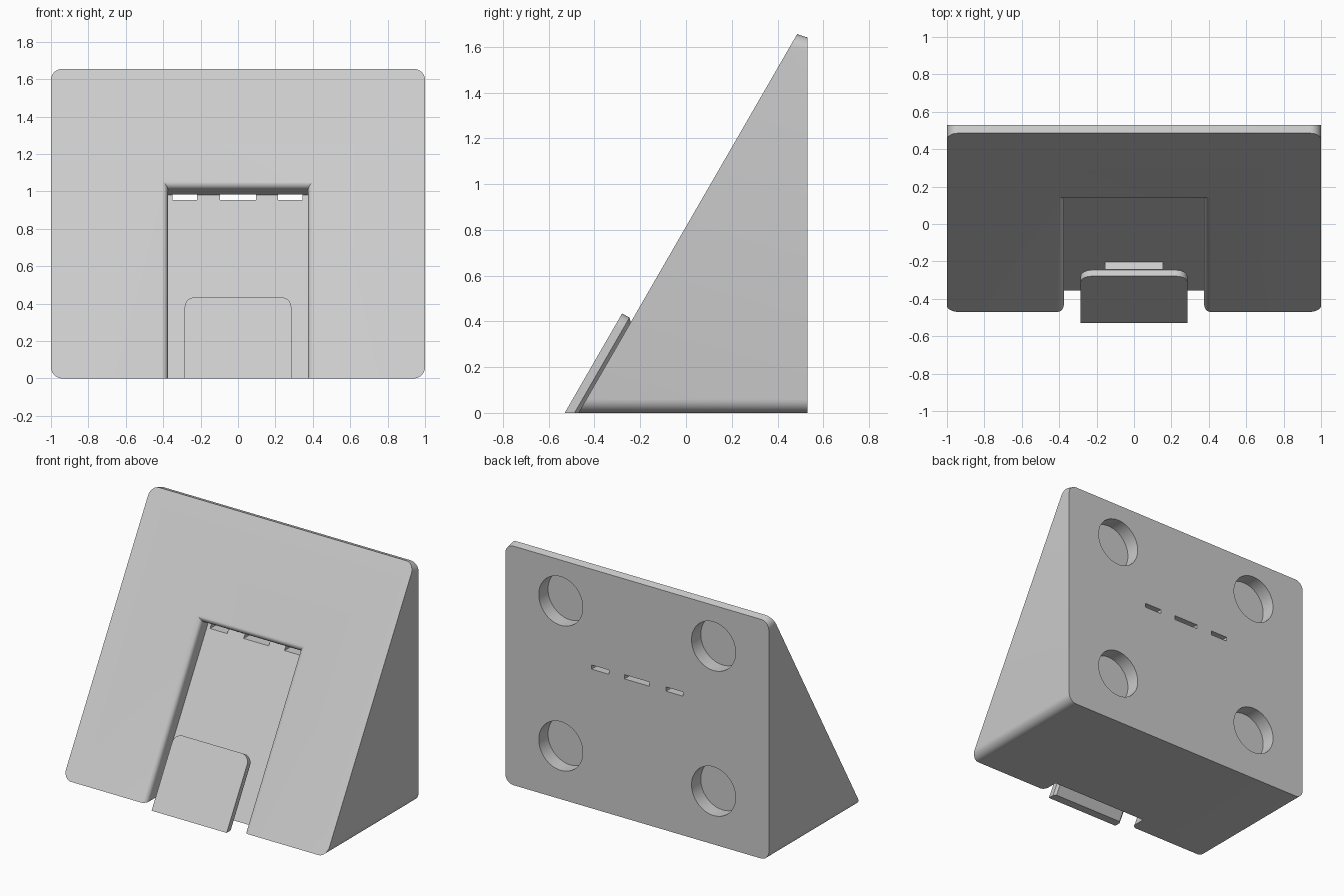
import bpy, bmesh, math
from mathutils import Vector, Matrix

if "Cube" in bpy.data.objects:
    bpy.data.objects.remove(bpy.data.objects["Cube"])

grey = bpy.data.materials.new("light_grey")
grey.diffuse_color = (0.6, 0.6, 0.6, 1)
grey.use_nodes = True
grey.node_tree.nodes["Principled BSDF"].inputs["Base Color"].default_value = grey.diffuse_color

# Frame of the 60 degree sloping face: x across, s up the slope, h outward
C, S = math.cos(math.pi / 3), math.sin(math.pi / 3)
Y0, BACK, HEIGHT = -0.47, 0.53, 1.655


def slope(x, s, h):
    return Vector((x, Y0 + C * s - S * h, S * s + C * h))


def loft(name, rings):
    """Solid skinned over equal-length rings of points."""
    bm = bmesh.new()
    rows = [[bm.verts.new(p) for p in ring] for ring in rings]
    n = len(rows[0])
    for a, b in zip(rows, rows[1:]):
        for i in range(n):
            j = (i + 1) % n
            bm.faces.new((a[i], a[j], b[j], b[i]))
    bm.faces.new(rows[0])
    bm.faces.new(rows[-1])
    bmesh.ops.recalc_face_normals(bm, faces=bm.faces)
    me = bpy.data.meshes.new(name)
    bm.to_mesh(me)
    bm.free()
    ob = bpy.data.objects.new(name, me)
    bpy.context.collection.objects.link(ob)
    me.materials.append(grey)
    return ob


def box(name, x0, x1, y0, y1, z0, z1):
    return loft(name, [[(x0, y, z0), (x1, y, z0), (x1, y, z1), (x0, y, z1)] for y in (y0, y1)])


def rounded(w, low, high, r_low, r_high, steps=8):
    """Rounded rectangle outline as (across, up) pairs."""
    pts = []
    for cx, cy, r, start in ((1, high, r_high, 0), (-1, high, r_high, 90),
                             (-1, low, r_low, 180), (1, low, r_low, 270)):
        oy = cy - r if cy == high else cy + r
        for k in range(steps + 1 if r else 1):
            a = math.radians(start + 90 * k / steps)
            pts.append((cx * (w - r) + r * math.cos(a), oy + r * math.sin(a)))
    return pts


def cut(target, cutter):
    mod = target.modifiers.new("cut", 'BOOLEAN')
    mod.operation, mod.solver, mod.object = 'DIFFERENCE', 'EXACT', cutter
    bpy.context.view_layer.objects.active = target
    bpy.ops.object.modifier_apply(modifier=mod.name)
    bpy.data.objects.remove(cutter, do_unlink=True)


def smooth(ob):
    bpy.ops.object.select_all(action='DESELECT')
    ob.select_set(True)
    bpy.context.view_layer.objects.active = ob
    bpy.ops.object.shade_smooth_by_angle(angle=math.radians(25))


# Wedge body with rounded long edges and a slightly falling top
outline = rounded(1.0, 0.0, HEIGHT, 0.06, 0.06)
body = loft("wedge_body", [
    [(x, Y0 + z * C / S, z) for x, z in outline],
    [(x, BACK, z - (0.014 if z > 1 else 0)) for x, z in outline]])

# Front recess with a rounded lip on its sides and top
R, W, TOP = 0.035, 0.375, 1.19
levels = [(-0.1, 0)]
for k in range(9):
    a = math.radians(90 * k / 8)
    levels.append((-R + R * math.sin(a), R * (1 - math.cos(a))))
levels.append((0.1, R))
cut(body, loft("recess_cutter", [
    [slope(-W - o, -0.4, h), slope(W + o, -0.4, h),
     slope(W + o, TOP + o, h), slope(-W - o, TOP + o, h)] for h, o in levels]))

# Three slots running from the recess through the back
for x0, x1 in ((-0.35, -0.22), (-0.095, 0.095), (0.215, 0.345)):
    cut(body, box("slot_cutter", x0, x1, 0.17, 0.7, 0.955, 0.984))

# Four blind round pockets in the back
for x in (-0.58, 0.58):
    for z in (0.365, 1.36):
        ring = [(math.cos(math.tau * k / 48) * 0.167, math.sin(math.tau * k / 48) * 0.167)
                for k in range(48)]
        cut(body, loft("pocket_cutter", [[(x + u, y, z + v) for u, v in ring]
                                         for y in (0.43, 0.6)]))
smooth(body)

# Front clip plate with rounded top corners and a chamfered rear edge
w, top, r = 0.285, 0.472, 0.06
plate_rings = []
for h, inset in ((0.052, 0), (0.015, 0), (0.0, 0.015)):
    shape = rounded(w - inset, -0.2, top - inset, 0, r - inset)
    plate_rings.append([slope(x, s, h) for x, s in shape])
plate = loft("clip_plate", plate_rings)
cut(plate, box("floor_cutter", -1, 1, -2, 2, -1, 0))
smooth(plate)

# Stub joining the plate to the recess floor
loft("clip_stub", [[slope(-0.155, s, h), slope(0.155, s, h),
                    slope(0.155, s, h2), slope(-0.155, s, h2)]
                   for s, h, h2 in ((0.2, -0.12, 0.01), (0.36, -0.12, 0.01))])
